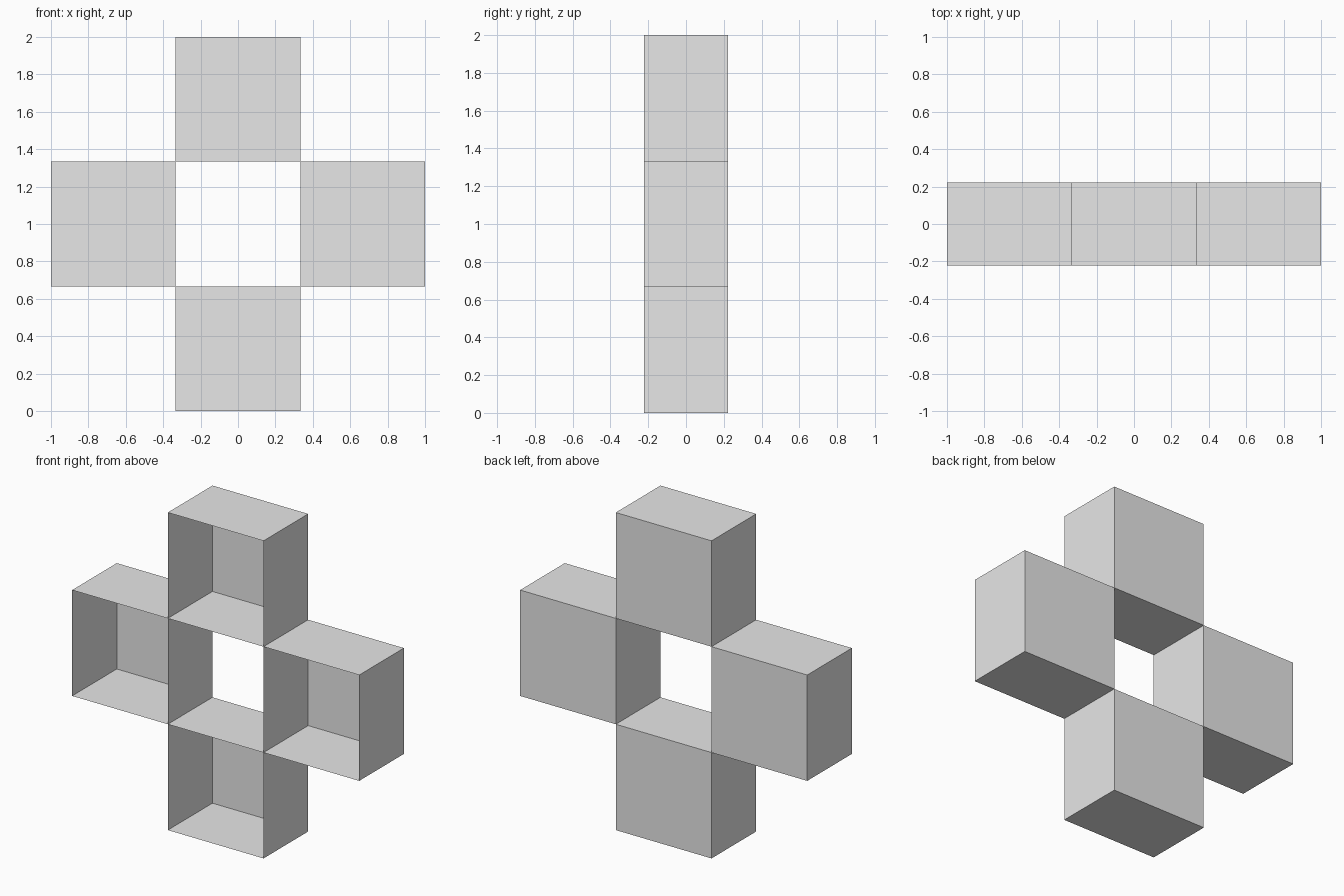
import bpy
import bmesh
from mathutils import Matrix, Vector

default_cube = bpy.data.objects.get("Cube")
if default_cube:
    bpy.data.objects.remove(default_cube, do_unlink=True)

SIDE = 2 / 3       # width and height of one cubby
DEPTH = 0.444      # front to back

# Single plain finish
grey = bpy.data.materials.new("light_grey")
grey.use_nodes = True
colour = (0.8, 0.8, 0.8, 1)
grey.diffuse_color = colour
grey.node_tree.nodes["Principled BSDF"].inputs["Base Color"].default_value = colour


def open_box(name, x, z):
    """Thin-walled cubby, closed at the back and open at the front."""
    bm = bmesh.new()
    bmesh.ops.create_cube(bm, size=1, matrix=Matrix.Diagonal((SIDE, DEPTH, SIDE, 1)))
    bm.normal_update()
    front = [f for f in bm.faces if f.normal.y < -0.9]
    bmesh.ops.delete(bm, geom=front, context='FACES_ONLY')
    mesh = bpy.data.meshes.new(name)
    bm.to_mesh(mesh)
    bm.free()
    mesh.materials.append(grey)
    box = bpy.data.objects.new(name, mesh)
    box.location = Vector((x, 0, z))
    bpy.context.collection.objects.link(box)


# Four cubbies touching at their corners around an open centre
open_box("top_cubby", 0, 1 + SIDE)
open_box("bottom_cubby", 0, 1 - SIDE)
open_box("left_cubby", SIDE, 1)
open_box("right_cubby", -SIDE, 1)
